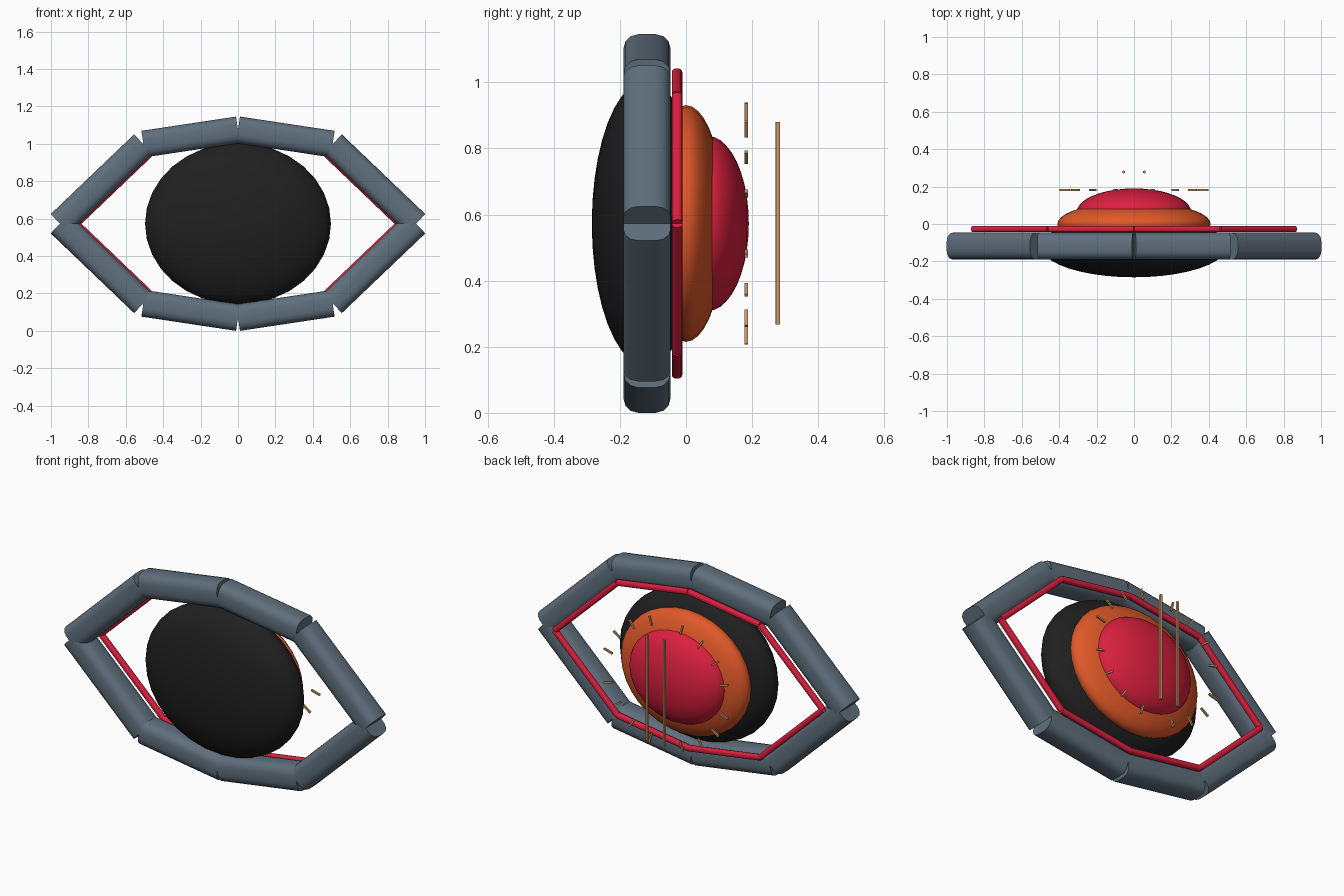
import bpy, bmesh, math
from mathutils import Vector, Matrix

if "Cube" in bpy.data.objects:
    bpy.data.objects.remove(bpy.data.objects["Cube"])

CZ = 0.573  # height of the centre


def mat(name, col):
    m = bpy.data.materials.new(name)
    m.diffuse_color = (*col, 1)
    m.use_nodes = True
    m.node_tree.nodes["Principled BSDF"].inputs["Base Color"].default_value = m.diffuse_color
    return m


SLATE = mat("slate_grey", (0.115, 0.16, 0.205))
BLACK = mat("near_black", (0.014, 0.014, 0.014))
RED = mat("crimson", (0.72, 0.014, 0.05))
ORANGE = mat("orange", (0.75, 0.1, 0.022))
TAN = mat("tan", (0.6, 0.31, 0.13))


def finish(name, bm, material):
    me = bpy.data.meshes.new(name)
    bmesh.ops.recalc_face_normals(bm, faces=bm.faces)
    bm.to_mesh(me)
    bm.free()
    ob = bpy.data.objects.new(name, me)
    bpy.context.collection.objects.link(ob)
    me.materials.append(material)
    bpy.ops.object.select_all(action='DESELECT')
    ob.select_set(True)
    bpy.context.view_layer.objects.active = ob
    bpy.ops.object.shade_smooth_by_angle(angle=math.radians(35))
    return ob


def aim(a, b):
    """Matrix with x along a-b, y kept as depth, placed at the midpoint."""
    x = (b - a).normalized()
    y = Vector((0, 1, 0))
    rot = Matrix((x, y, x.cross(y))).transposed().to_4x4()
    return Matrix.Translation((a + b) / 2) @ rot


def bar(name, a, b, size, round_off, segs, material):
    """Bar from a to b with rounded long edges."""
    bm = bmesh.new()
    bmesh.ops.create_cube(bm, size=1)
    bmesh.ops.scale(bm, vec=((b - a).length, size, size), verts=bm.verts)
    if round_off:
        long_edges = [e for e in bm.edges
                      if abs(e.verts[0].co.x - e.verts[1].co.x) > 1e-4]
        bmesh.ops.bevel(bm, geom=long_edges, offset=round_off, segments=segs,
                        profile=0.5, affect='EDGES')
    bm.transform(aim(a, b))
    return finish(name, bm, material)


def ellipsoid(name, y, radii, material):
    bm = bmesh.new()
    bmesh.ops.create_uvsphere(bm, u_segments=32, v_segments=20, radius=1)
    bm.transform(Matrix.Translation((0, y, CZ)) @ Matrix.Diagonal((*radii, 1))
                 @ Matrix.Rotation(math.pi / 2, 4, 'X'))
    return finish(name, bm, material)


# Eye-shaped outline: tip, shoulder and crown of one quarter
QUARTER = [(0.952, 0.0), (0.506, 0.426), (0.0, 0.502)]


def outline(name, y, scale, size, round_off, material):
    n = 0
    for sx in (1, -1):
        for sz in (1, -1):
            pts = [Vector((sx * px * scale, y, CZ + sz * pz * scale))
                   for px, pz in QUARTER]
            for a, b in zip(pts, pts[1:]):
                n += 1
                bar(f"{name}_{n}", a, b, size, round_off, 3, material)


# Heavy outer frame and thin rim behind it
outline("frame_bar", -0.118, 1.0, 0.143, 0.045, SLATE)
outline("rim_bar", -0.027, 0.903, 0.032, 0.012, RED)

# Nested eye layers
ellipsoid("eyeball", -0.12, (0.497, 0.165, 0.432), BLACK)
ellipsoid("iris", 0.0, (0.41, 0.118, 0.358), ORANGE)
ellipsoid("pupil", 0.065, (0.305, 0.125, 0.265), RED)

# Radial ticks, four per quadrant
n = 0
for quarter in range(4):
    for step in (15, 35, 55, 75):
        t = math.radians(quarter * 90 + step)
        d = Vector((math.cos(t), 0, math.sin(t)))
        outer = Vector((0.412 * d.x, 0.182, CZ + 0.378 * d.z))
        n += 1
        bar(f"tick_{n}", outer - d * 0.056, outer, 0.01, 0, 1, TAN)

# Two upright rods at the back
for side, x in (("left", -0.056), ("right", 0.056)):
    bar(f"rod_{side}", Vector((x, 0.278, 0.267)), Vector((x, 0.278, 0.88)),
        0.014, 0.004, 2, TAN)
